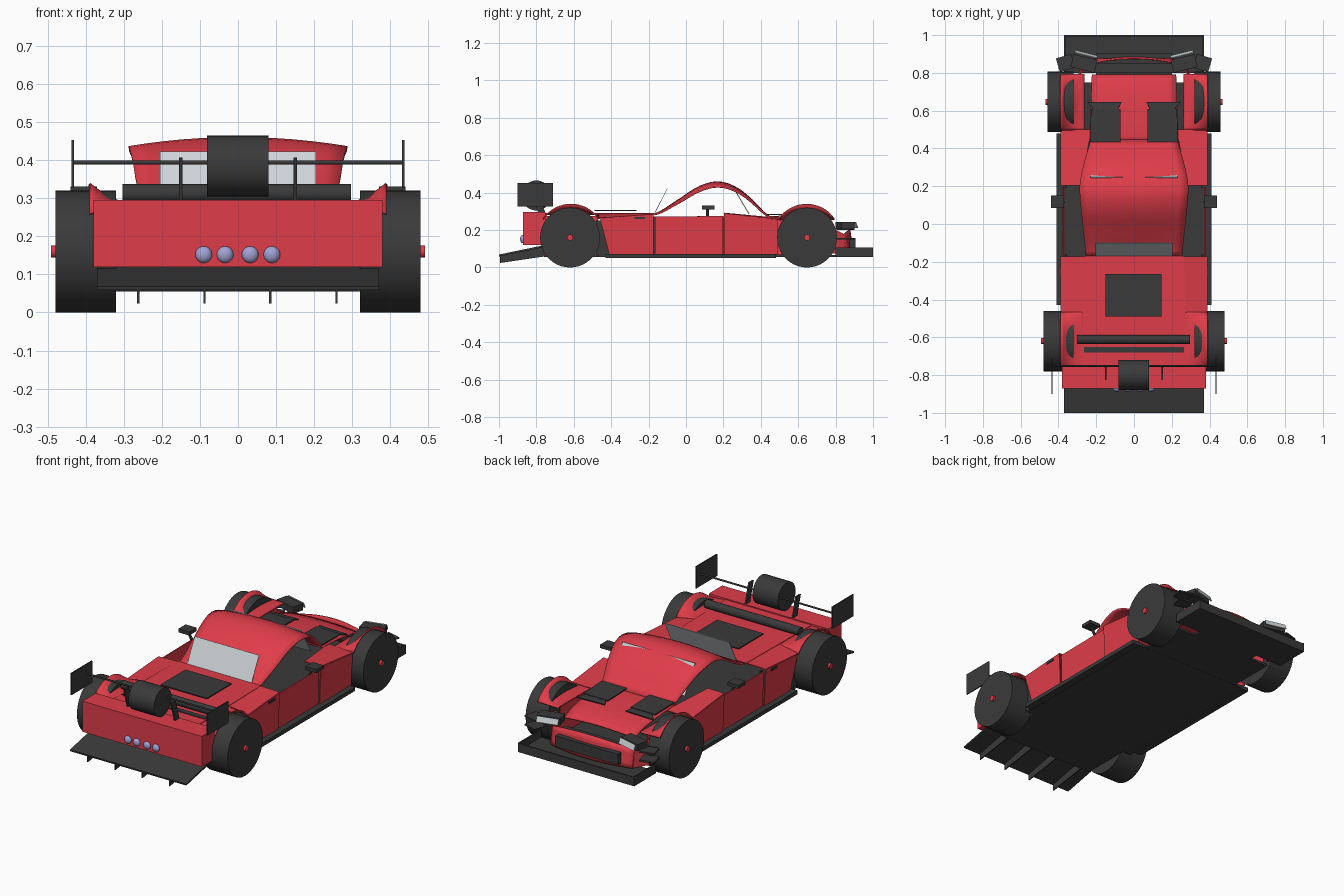
import bpy, bmesh, math
from mathutils import Vector, Matrix

if "Cube" in bpy.data.objects:
    bpy.data.objects.remove(bpy.data.objects["Cube"])


def material(name, rgb):
    m = bpy.data.materials.new(name)
    m.diffuse_color = (*rgb, 1)
    m.use_nodes = True
    m.node_tree.nodes["Principled BSDF"].inputs["Base Color"].default_value = m.diffuse_color
    return m


RED = material("red_paint", (0.74, 0.046, 0.067))
DARK = material("dark_trim", (0.042, 0.042, 0.042))
PALE = material("pale_glass", (0.62, 0.66, 0.69))
LAMP = material("lavender_lamp", (0.36, 0.36, 0.66))


def finish(bm, name, mat, mirror=False, thick=0, smooth=False):
    bmesh.ops.recalc_face_normals(bm, faces=bm.faces)
    me = bpy.data.meshes.new(name)
    bm.to_mesh(me)
    bm.free()
    ob = bpy.data.objects.new(name, me)
    bpy.context.collection.objects.link(ob)
    me.materials.append(mat)
    if thick:
        s = ob.modifiers.new("thickness", 'SOLIDIFY')
        s.thickness, s.offset = thick, 0
    if mirror:
        ob.modifiers.new("mirror", 'MIRROR').use_clip = False
    if smooth:
        bpy.context.view_layer.objects.active = ob
        ob.select_set(True)
        bpy.ops.object.shade_smooth_by_angle(angle=math.radians(35))
        ob.select_set(False)
    return ob


def box(name, x, y, z, mat, mirror=False, yaw=0):
    """Box from (min, max) ranges, optionally turned about its centre."""
    bm = bmesh.new()
    c = Vector([(a + b) / 2 for a, b in (x, y, z)])
    size = [b - a for a, b in (x, y, z)]
    bmesh.ops.create_cube(bm, size=1, matrix=Matrix.Translation(c)
                          @ Matrix.Rotation(math.radians(yaw), 4, 'Z')
                          @ Matrix.Diagonal((*size, 1)))
    return finish(bm, name, mat, mirror)


def tube(name, x, y, z, r, mat, mirror=False, n=32):
    """Cylinder along x."""
    bm = bmesh.new()
    bmesh.ops.create_cone(bm, cap_ends=True, segments=n, radius1=r, radius2=r, depth=x[1] - x[0],
                          matrix=Matrix.Translation(((x[0] + x[1]) / 2, y, z))
                          @ Matrix.Rotation(math.pi / 2, 4, 'Y'))
    return finish(bm, name, mat, mirror, smooth=True)


def sheet(name, f, nu, nv, mat, mirror=False, thick=0.008):
    """Thin surface sampled from f(u, v)."""
    bm = bmesh.new()
    g = [[bm.verts.new(f(i / nu, j / nv)) for j in range(nv + 1)] for i in range(nu + 1)]
    for i in range(nu):
        for j in range(nv):
            bm.faces.new((g[i][j], g[i + 1][j], g[i + 1][j + 1], g[i][j + 1]))
    return finish(bm, name, mat, mirror, thick, smooth=nu > 1)


def quad(name, a, b, c, d, mat, mirror=False, thick=0.006):
    """Flat panel through four corners."""
    a, b, c, d = map(Vector, (a, b, c, d))
    return sheet(name, lambda u, v: (a.lerp(b, u)).lerp(d.lerp(c, u), v), 1, 1, mat, mirror, thick)


def interp(pts, t):
    """Smooth interpolation through (t, value) points."""
    for k in range(len(pts) - 1):
        (t0, p1), (t1, p2) = pts[k], pts[k + 1]
        if t <= t1 or k == len(pts) - 2:
            p0, p3 = pts[max(k - 1, 0)][1], pts[min(k + 2, len(pts) - 1)][1]
            s = (t - t0) / (t1 - t0)
            return 0.5 * (2 * p1 + (p2 - p0) * s + (2 * p0 - 5 * p1 + 4 * p2 - p3) * s * s
                          + (3 * p1 - p0 - 3 * p2 + p3) * s ** 3)


# Floor, splitter tray and skirts
box("floor_middle", (-.37, .37), (-.47, .48), (.055, .07), DARK)
box("floor_ends", (-.315, .315), (-.76, .75), (.056, .069), DARK)
box("floor_tongue", (-.2, .2), (.74, .81), (.056, .068), DARK)
box("splitter_plate", (-.37, .37), (.80, 1.0), (.055, .067), DARK)
box("splitter_lip", (-.37, .37), (.992, 1.0), (.055, .105), DARK)
box("splitter_side", (.362, .37), (.80, 1.0), (.055, .108), DARK, True)
box("side_skirt", (.365, .41), (-.43, .48), (.05, .072), DARK, True)

# Wheels
for tag, y, x1 in (("tail", -.62, .48), ("nose", .647, .457)):
    tube(tag + "_wheel", (.32, x1), y, .16, .16, DARK, True, 40)
    tube(tag + "_hub", (x1 - .01, x1 + .012), y, .16, .016, RED, True, 16)

# Roof shell: one arched sheet
ROOF_Z = [(-.17, .283), (-.03, .365), (.07, .43), (.17, .456), (.26, .43), (.34, .37), (.445, .272)]
ROOF_W = [(-.17, .255), (.0, .272), (.2, .287), (.33, .262), (.445, .23)]


def roof(u, v):
    y, s = -.17 + .615 * u, 2 * v - 1
    droop = .024 * math.sin(math.pi * u)
    return (s * interp(ROOF_W, y), y, interp(ROOF_Z, y) - droop * s * s)


sheet("roof_shell", roof, 20, 12, RED, thick=.01)
quad("tail_window", (-.205, -.17, .285), (.205, -.17, .285), (.205, -.10, .422), (-.205, -.10, .422), PALE, thick=.003)
quad("windscreen", (-.23, .338, .285), (.23, .338, .285), (.23, .246, .439), (-.23, .246, .439), PALE, thick=.005)

# Doors, side panels and the dark seams between them
quad("door", (.37, -.167, .07), (.37, .197, .07), (.375, .197, .275), (.375, -.167, .272), RED, True)
quad("nose_side_panel", (.375, .203, .07), (.375, .49, .07), (.385, .49, .255), (.385, .203, .288), RED, True)
quad("tail_side_panel", (.375, -.173, .07), (.375, -.41, .07), (.387, -.46, .262), (.385, -.173, .283), RED, True)
for y in (-.17, .2):
    box("door_seam", (.355, .365), (y - .008, y + .008), (.07, .272), DARK, True)
quad("nose_shoulder", (.282, .203, .29), (.385, .203, .288), (.385, .50, .255), (.225, .50, .262), RED, True)
quad("tail_shoulder", (.255, -.173, .287), (.385, -.173, .283), (.387, -.47, .262), (.265, -.47, .285), RED, True)
quad("side_intake", (.365, -.40, .07), (.365, -.48, .07), (.365, -.48, .25), (.365, -.40, .25), DARK, True)
box("door_handle", (.383, .392), (-.275, -.22), (.258, .271), DARK, True)


# Fenders: low inner edge sweeping up to an arched outer lip
def fender(yc, half, x0, z0):
    def f(u, v):
        dy = half * (2 * u - 1)
        lip = .16 + math.sqrt(.178 ** 2 - dy * dy)
        return (x0 + (.39 - x0) * v, yc + dy, z0 + (lip - z0) * v * v)
    return f


sheet("tail_fender", fender(-.615, .148, .262, .283), 20, 8, RED, True, .006)
sheet("nose_fender", fender(.645, .148, .262, .258), 20, 8, RED, True, .006)
quad("tail_inner_wall", (.305, -.76, .07), (.305, -.47, .07), (.305, -.47, .275), (.305, -.76, .275), RED, True)
quad("nose_inner_wall", (.295, .49, .07), (.295, .75, .07), (.275, .75, .25), (.275, .49, .255), RED, True)

# Tail deck, tail box and lamps
quad("tail_deck", (-.265, -.17, .287), (.265, -.17, .287), (.275, -.76, .287), (-.275, -.76, .287), RED)
quad("deck_panel", (-.15, -.265, .305), (.145, -.265, .305), (.145, -.49, .305), (-.15, -.49, .305), DARK)
box("deck_slot", (-.265, .265), (-.68, -.65), (.285, .294), DARK)
box("tail_box", (-.38, .38), (-.872, -.75), (.12, .296), RED)
tube("deck_bar", (-.303, .297), -.612, .313, .024, DARK)
for x in (-.09, -.034, .032, .089):
    bm = bmesh.new()
    bmesh.ops.create_uvsphere(bm, u_segments=16, v_segments=10, radius=.022,
                              matrix=Matrix.Translation((x, -.872, .152)) @ Matrix.Diagonal((1, .7, 1, 1)))
    finish(bm, "tail_lamp", LAMP, smooth=True)

# Diffuser ramp with fins
quad("diffuser", (-.37, -1.0, .064), (.37, -1.0, .064), (.37, -.74, .118), (-.37, -.74, .118), DARK, thick=.01)
for x in (-.262, -.088, .085, .259):
    quad("diffuser_fin", (x, -.995, .024), (x, -.995, .064), (x, -.75, .115), (x, -.75, .06), DARK)

# Wing: end plates, rod, slanted struts and drum
box("wing_end_plate", (.431, .437), (-.90, -.71), (.327, .453), DARK, True)
tube("wing_rod", (-.433, .433), -.752, .394, .005, DARK, n=12)
quad("wing_strut", (.15, -.752, .29), (.15, -.79, .29), (.15, -.825, .407), (.15, -.787, .407), DARK, True, .009)
tube("wing_drum", (-.082, .08), -.80, .385, .08, DARK, n=36)

# Bonnet and vents
BONNET = [(.43, .272), (.6, .258), (.72, .238), (.79, .212)]


def bonnet(u, v):
    y, s = .43 + .36 * u, 2 * v - 1
    return (s * (.235 - .012 * u), y, interp(BONNET, y) + .012 * (1 - s * s) * u)


sheet("bonnet", bonnet, 10, 10, RED)
quad("bonnet_vent", (.072, .435, .284), (.232, .435, .284), (.228, .608, .279), (.072, .608, .279), DARK, True)
quad("vent_notch", (.085, .608, .277), (.215, .608, .275), (.245, .645, .268), (.065, .645, .272), DARK, True)


# Nose panel, grille and mouth
def nose(u, v):
    s = 2 * u - 1
    return (.26 * s, .895 - .035 * s * s - .02 * v, .075 + .13 * v - .03 * v * s * s)


sheet("nose_panel", nose, 14, 4, RED, thick=.006)
quad("nose_cheek", (.26, .855, .075), (.31, .76, .075), (.30, .76, .22), (.26, .84, .18), RED, True)
box("grille", (-.2, .2), (.875, .905), (.095, .158), DARK)
quad("mouth", (-.21, .80, .17), (.21, .80, .17), (.21, .85, .17), (-.21, .85, .17), DARK)

# Headlights and canards
box("headlight_housing", (.2, .33), (.815, .885), (.205, .243), DARK, True, 14)
quad("headlight_glass", (.194, .889, .212), (.312, .919, .212), (.314, .907, .243), (.196, .877, .243), PALE, True, .005)
for z in (.15, .20):
    box("canard", (.32, .405), (.815, .89), (z, z + .008), DARK, True, -16)

# Mirrors
box("mirror_head", (.37, .44), (.085, .152), (.311, .331), DARK, True)
quad("mirror_stem", (.372, .108, .27), (.372, .122, .27), (.40, .122, .315), (.40, .108, .315), DARK, True, .008)
